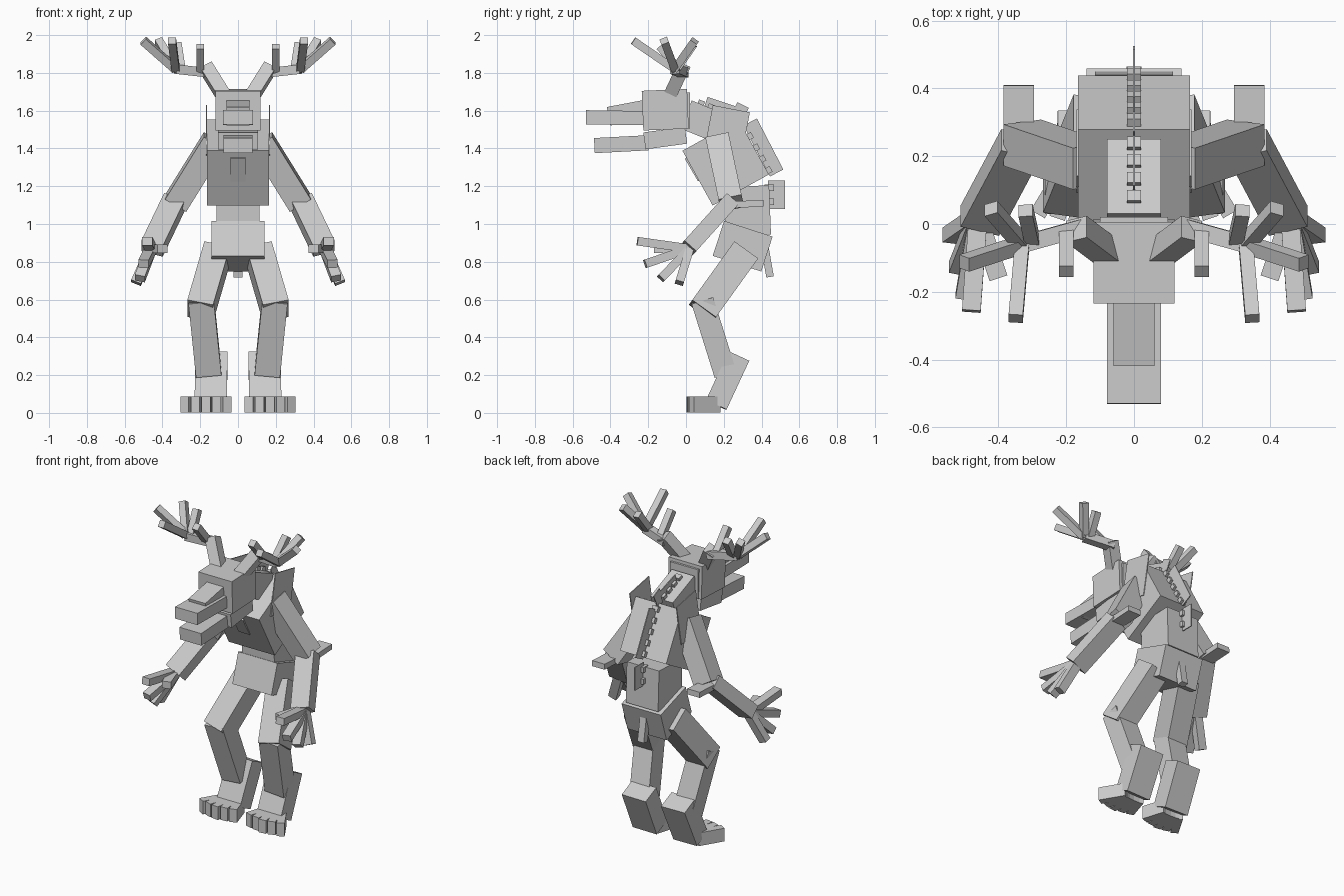
import bpy
import bmesh
from math import cos, radians, sin
from mathutils import Matrix, Vector

default_cube = bpy.data.objects.get("Cube")
if default_cube:
    bpy.data.objects.remove(default_cube)

grey = bpy.data.materials.new("plain grey")
grey.use_nodes = True
grey.diffuse_color = (.6, .6, .6, 1)
grey.node_tree.nodes["Principled BSDF"].inputs["Base Color"].default_value = grey.diffuse_color

THIN = .006


def beam(name, start, end, width, depth):
    """Box whose end faces are centred on start and end; width runs sideways."""
    start, end = Vector(start), Vector(end)
    axis = (end - start).normalized()
    mostly_sideways = abs(axis.x) > .8
    reference = Vector((0, 1, 0)) if mostly_sideways else Vector((1, 0, 0))
    side = (reference - axis * reference.dot(axis)).normalized()
    turn = Matrix((side, axis.cross(side), axis)).transposed().to_4x4()
    size = Matrix.Diagonal((width, depth, (end - start).length, 1))
    place = Matrix.Translation((start + end) / 2)

    bm = bmesh.new()
    bmesh.ops.create_cube(bm, size=1, matrix=place @ turn @ size)
    mesh = bpy.data.meshes.new(name)
    bm.to_mesh(mesh)
    bm.free()
    mesh.materials.append(grey)
    bpy.context.collection.objects.link(bpy.data.objects.new(name, mesh))


def central(name, start, end, width, depth):
    """Beam on the middle plane, from (y, z) to (y, z)."""
    beam(name, (0, *start), (0, *end), width, depth)


def vertebrae(name, start, end, count):
    """Small blocks evenly spaced along a line on the middle plane."""
    start, end = Vector((0, *start)), Vector((0, *end))
    step = (end - start) / count
    half = step.normalized() * .017
    for i in range(count):
        middle = start + step * (i + .5)
        beam(f"{name}_{i + 1}", middle - half, middle + half, width=.04, depth=.05)


# Head and jaws
central("head", (-.23, 1.6), (.01, 1.61), width=.24, depth=.21)
central("upper_snout", (-.53, 1.565), (-.2, 1.56), width=.16, depth=.075)
central("nose_bridge", (-.41, 1.57), (-.2, 1.61), width=.12, depth=.1)
central("lower_jaw", (-.485, 1.415), (-.2, 1.43), width=.155, depth=.08)
central("jaw_hinge", (-.22, 1.44), (0, 1.47), width=.21, depth=.09)
central("skull_back", (-.02, 1.6), (.02, 1.6), width=.2, depth=.19)

# Neck, torso and tail
central("neck", (0, 1.58), (.22, 1.49), width=.16, depth=.16)
central("chest", (.13, 1.47), (.29, 1.18), width=.33, depth=.34)
central("chest_plate", (0, 1.35), (.07, 1.23), width=.08, depth=.015)
central("waist", (.32, 1.2), (.33, .94), width=.23, depth=.24)
central("pelvis", (.33, .975), (.27, .79), width=.28, depth=.27)
central("tail", (.41, .92), (.445, .72), width=.045, depth=.04)

# Thin mane plates down the middle of the back
central("neck_mane", (.1, 1.63), (.25, 1.58), width=THIN, depth=.09)
central("shoulder_mane", (.25, 1.6), (.31, 1.57), width=THIN, depth=.1)
central("back_mane", (.34, 1.54), (.48, 1.27), width=THIN, depth=.08)
central("waist_mane", (.48, 1.23), (.48, 1.08), width=THIN, depth=.09)

# Spine
vertebrae("neck_vertebra", (.05, 1.64), (.26, 1.56), count=4)
vertebrae("back_vertebra", (.28, 1.55), (.445, 1.25), count=5)
vertebrae("waist_vertebra", (.44, 1.23), (.44, 1.08), count=2)

# Paired parts
for sign, tag in ((1, "left"), (-1, "right")):
    flip = Vector((sign, 1, 1))

    def limb(name, start, end, width, depth):
        beam(f"{tag}_{name}", flip * Vector(start), flip * Vector(end), width, depth)

    # Arm
    limb("shoulder_plate", (.167, .24, 1.61), (.167, .19, 1.35), width=THIN, depth=.2)
    limb("upper_arm", (.125, .17, 1.44), (.33, .24, 1.11), width=.13, depth=.125)
    limb("elbow_spur", (.34, .2, 1.1), (.34, .41, 1.11), width=.09, depth=.035)
    limb("forearm", (.335, .235, 1.12), (.455, .01, .87), width=.12, depth=.085)

    # Hand, with the fingers fanned downwards
    wrist = Vector((.46, .02, .87))
    limb("thumb", wrist, (.4, -.16, .87), width=.055, depth=.045)
    for i in range(4):
        angle = radians(8 - 27 * i)
        reach = .28 - .03 * i
        tip = wrist + Vector((.02 * (i + 1), -reach * cos(angle), reach * sin(angle)))
        limb(f"finger_{i + 1}", wrist, tip, width=.055, depth=.045)

    # Leg
    limb("thigh", (.11, .31, .85), (.2, .087, .54), width=.14, depth=.155)
    limb("shin", (.195, .085, .6), (.155, .207, .21), width=.135, depth=.12)
    limb("ankle", (.14, .28, .3), (.145, .16, .042), width=.17, depth=.12)

    # Toes, spread from the heel
    for i in range(-2, 3):
        heel = Vector((.15 + .025 * i, .17, .045))
        tip = Vector((.17 + .057 * i, .005 + .012 * abs(i), .045))
        limb(f"toe_{i + 3}", heel, tip, width=.048, depth=.085)

    # Antler, with the outer tines fanned around the crown
    crown = Vector((.33, -.06, 1.82))
    limb("antler_base", (.07, -.09, 1.67), (.17, -.015, 1.83), width=.07, depth=.07)
    limb("antler_branch", (.15, -.01, 1.8), crown, width=.05, depth=.05)
    limb("front_tine", (.2, -.03, 1.81), (.2, -.14, 1.94), width=.042, depth=.042)
    limb("back_tine", (.3, -.05, 1.82), (.32, .04, 1.95), width=.042, depth=.042)
    for i in range(3):
        angle = radians(67 * i - 85)
        reach = .22 - .04 * i
        tip = crown + Vector((reach * cos(angle), reach * sin(angle), .15))
        limb(f"outer_tine_{i + 1}", crown, tip, width=.042, depth=.042)
